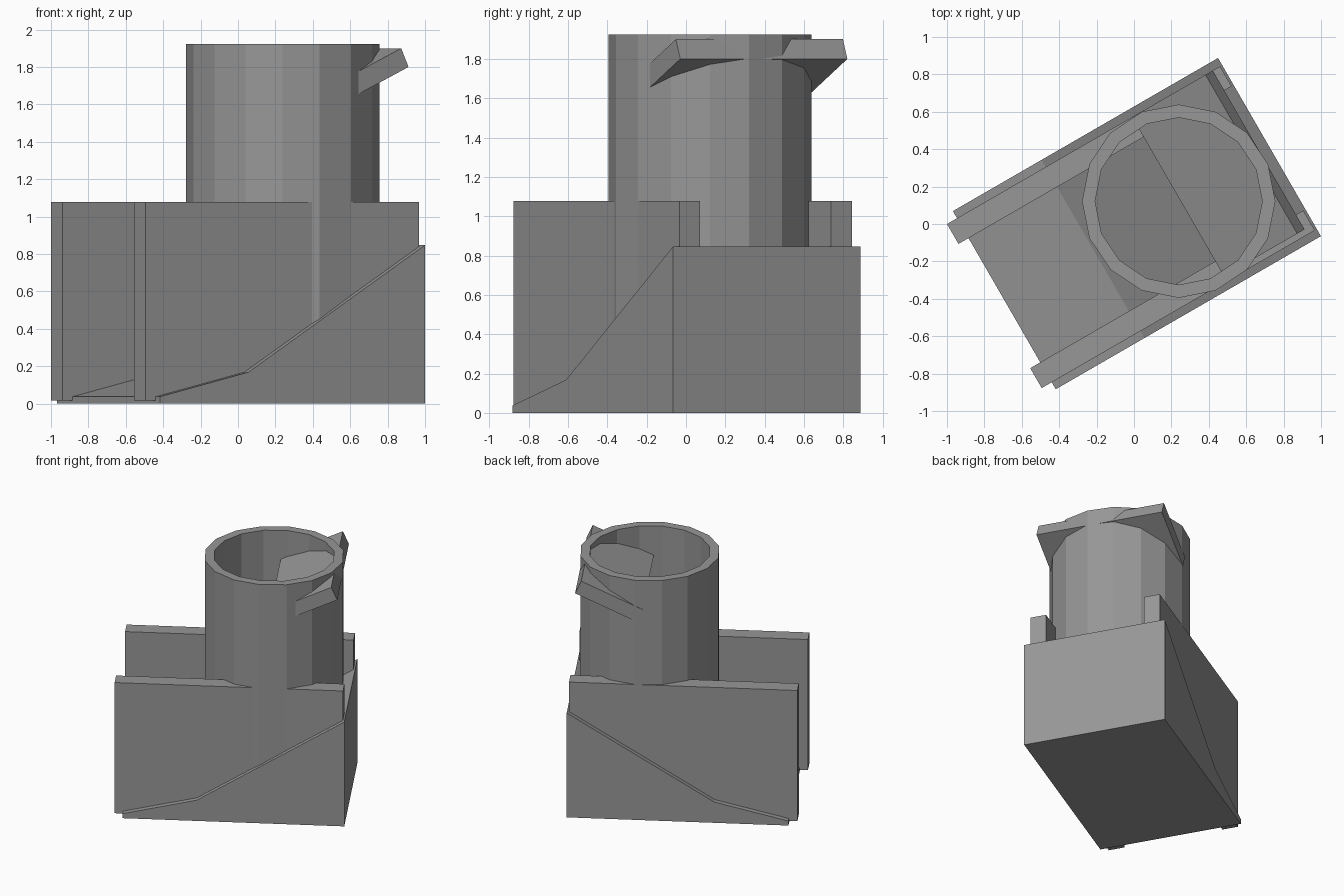
import bpy, bmesh
from math import radians
from mathutils import Matrix

if "Cube" in bpy.data.objects:
    bpy.data.objects.remove(bpy.data.objects["Cube"])

# The body is turned 30 degrees about z
TURN = Matrix.Rotation(radians(30), 4, 'Z')

# Dark grey for every part
GREY = bpy.data.materials.new("dark_grey")
GREY.diffuse_color = (0.31, 0.31, 0.31, 1)
GREY.use_nodes = True
GREY.node_tree.nodes["Principled BSDF"].inputs["Base Color"].default_value = GREY.diffuse_color


def finish(name, bm):
    bmesh.ops.recalc_face_normals(bm, faces=bm.faces[:])
    me = bpy.data.meshes.new(name)
    bm.to_mesh(me)
    bm.free()
    me.materials.append(GREY)
    ob = bpy.data.objects.new(name, me)
    bpy.context.collection.objects.link(ob)
    return ob


def extruded(name, profile, v0, v1):
    """Lengthwise (u, z) profile pushed across the width from v0 to v1."""
    bm = bmesh.new()
    face = bm.faces.new([bm.verts.new((u, v0, z)) for u, z in profile])
    out = bmesh.ops.extrude_face_region(bm, geom=[face])
    verts = [g for g in out['geom'] if isinstance(g, bmesh.types.BMVert)]
    bmesh.ops.translate(bm, verts=verts, vec=(0, v1 - v0, 0))
    bm.transform(TURN)
    return finish(name, bm)


def tube(name, x, y, z0, z1, r_out, r_in, sides):
    """Open tube: a wall section spun round the vertical axis."""
    bm = bmesh.new()
    section = [(r_in, z0), (r_out, z0), (r_out, z1), (r_in, z1)]
    vs = [bm.verts.new((x + r, y, z)) for r, z in section]
    es = [bm.edges.new((vs[i], vs[(i + 1) % 4])) for i in range(4)]
    bmesh.ops.spin(bm, geom=vs + es, cent=(x, y, 0), axis=(0, 0, 1),
                   angle=radians(360), steps=sides)
    bmesh.ops.remove_doubles(bm, verts=bm.verts[:], dist=0.0005)
    return finish(name, bm)


# Base with a two-slope ramp on top
extruded("ramp_base", [(-0.804, 0), (0.833, 0), (0.833, 0.847),
                       (-0.257, 0.168), (-0.804, 0.037)], -0.556, 0.544)

# Two upright side walls
wall = [(-0.866, 0.018), (0.82, 0.018), (0.82, 1.078), (-0.866, 1.078)]
extruded("front_side_wall", wall, -0.513, -0.39)
extruded("back_side_wall", wall, 0.377, 0.5)

# Sixteen-sided open chimney
tube("chimney", 0.239, 0.122, 0.15, 1.923, 0.517, 0.447, 16)

# Tilted plate through the chimney mouth
extruded("tilted_plate", [(0.322, 1.588), (0.775, 1.80),
                          (0.73, 1.90), (0.277, 1.688)], -0.481, 0.5)
